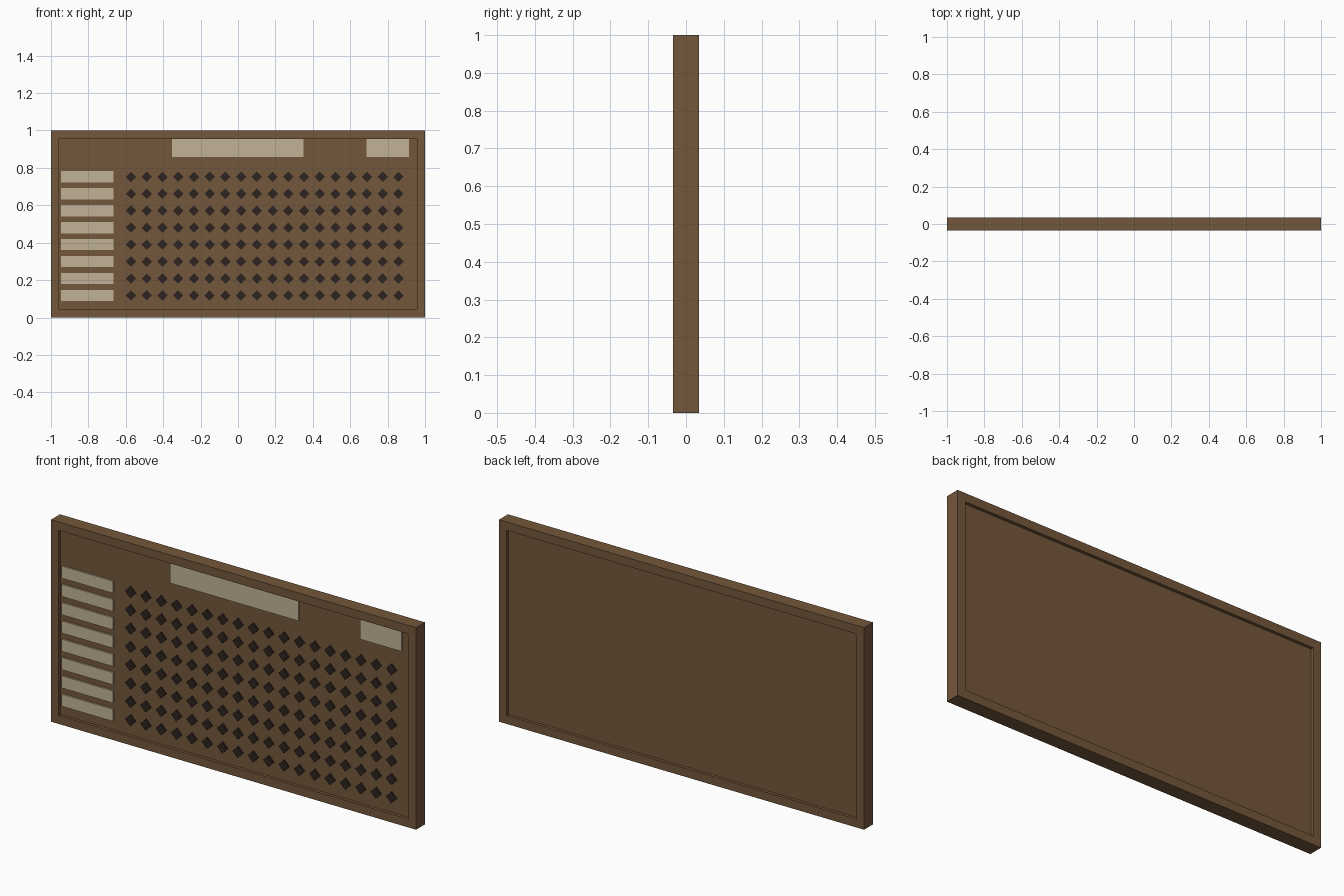
import bpy
import bmesh
from math import pi
from mathutils import Matrix, Vector

cube = bpy.data.objects.get("Cube")
if cube:
    bpy.data.objects.remove(cube, do_unlink=True)


def material(name, rgb):
    mat = bpy.data.materials.new(name)
    mat.use_nodes = True
    color = (*rgb, 1.0)
    mat.diffuse_color = color
    mat.node_tree.nodes["Principled BSDF"].inputs["Base Color"].default_value = color
    return mat


WOOD = material("brown wood", (0.175, 0.096, 0.044))
PAPER = material("cream label", (0.54, 0.45, 0.31))
IRON = material("dark peg", (0.027, 0.017, 0.014))


def add_box(bm, x, y, z):
    """Add a box spanning the (low, high) ranges on each axis."""
    size = Vector((x[1] - x[0], y[1] - y[0], z[1] - z[0]))
    centre = Vector((sum(x), sum(y), sum(z))) / 2
    bmesh.ops.create_cube(bm, size=1, matrix=Matrix.Translation(centre) @ Matrix.Diagonal(size.to_4d()))


def finish(name, bm, mat):
    mesh = bpy.data.meshes.new(name)
    bm.to_mesh(mesh)
    bm.free()
    mesh.materials.append(mat)
    obj = bpy.data.objects.new(name, mesh)
    bpy.context.collection.objects.link(obj)


HALF_DEPTH = 0.035
PANEL = 0.02      # half thickness of the recessed panel
BORDER = 0.042
ROWS = [0.118 + 0.0906 * i for i in range(8)]

# Surrounding frame: an outer and inner rectangle bridged into a ring, then extruded
bm = bmesh.new()
loops = []
for inset in (0, BORDER):
    w, low, high = 1 - inset, inset, 1 - inset
    corners = [(-w, low), (w, low), (w, high), (-w, high)]
    loops.append([bm.verts.new((x, -HALF_DEPTH, z)) for x, z in corners])
outer, inner = loops
for i in range(4):
    j = (i + 1) % 4
    bm.faces.new((outer[i], outer[j], inner[j], inner[i]))
ring = bmesh.ops.extrude_face_region(bm, geom=bm.faces[:], use_keep_orig=True)
moved = [v for v in ring["geom"] if isinstance(v, bmesh.types.BMVert)]
bmesh.ops.translate(bm, verts=moved, vec=(0, 2 * HALF_DEPTH, 0))
bmesh.ops.recalc_face_normals(bm, faces=bm.faces[:])
finish("frame", bm, WOOD)

# Recessed panel, set back from both sides of the frame
bm = bmesh.new()
add_box(bm, (BORDER - 1, 1 - BORDER), (-PANEL, PANEL), (BORDER, 1 - BORDER))
finish("panel", bm, WOOD)

# Heading plates along the top
PLATE_Y = (-PANEL - 0.008, -PANEL)
for name, span in (("title_plate", (-0.352, 0.35)), ("corner_plate", (0.688, 0.915))):
    bm = bmesh.new()
    add_box(bm, span, PLATE_Y, (0.857, 0.955))
    finish(name, bm, PAPER)

# One label for every row of pegs
bm = bmesh.new()
for z in ROWS:
    add_box(bm, (-0.946, -0.666), PLATE_Y, (z - 0.03, z + 0.03))
finish("row_labels", bm, PAPER)

# Grid of short four-sided pegs
bm = bmesh.new()
for z in ROWS:
    for column in range(18):
        place = Matrix.Translation((-0.572 + 0.0841 * column, -PANEL - 0.004, z))
        bmesh.ops.create_cone(bm, cap_ends=True, segments=4, radius1=0.028, radius2=0.028,
                              depth=0.008, matrix=place @ Matrix.Rotation(pi / 2, 4, "X"))
finish("pegs", bm, IRON)
